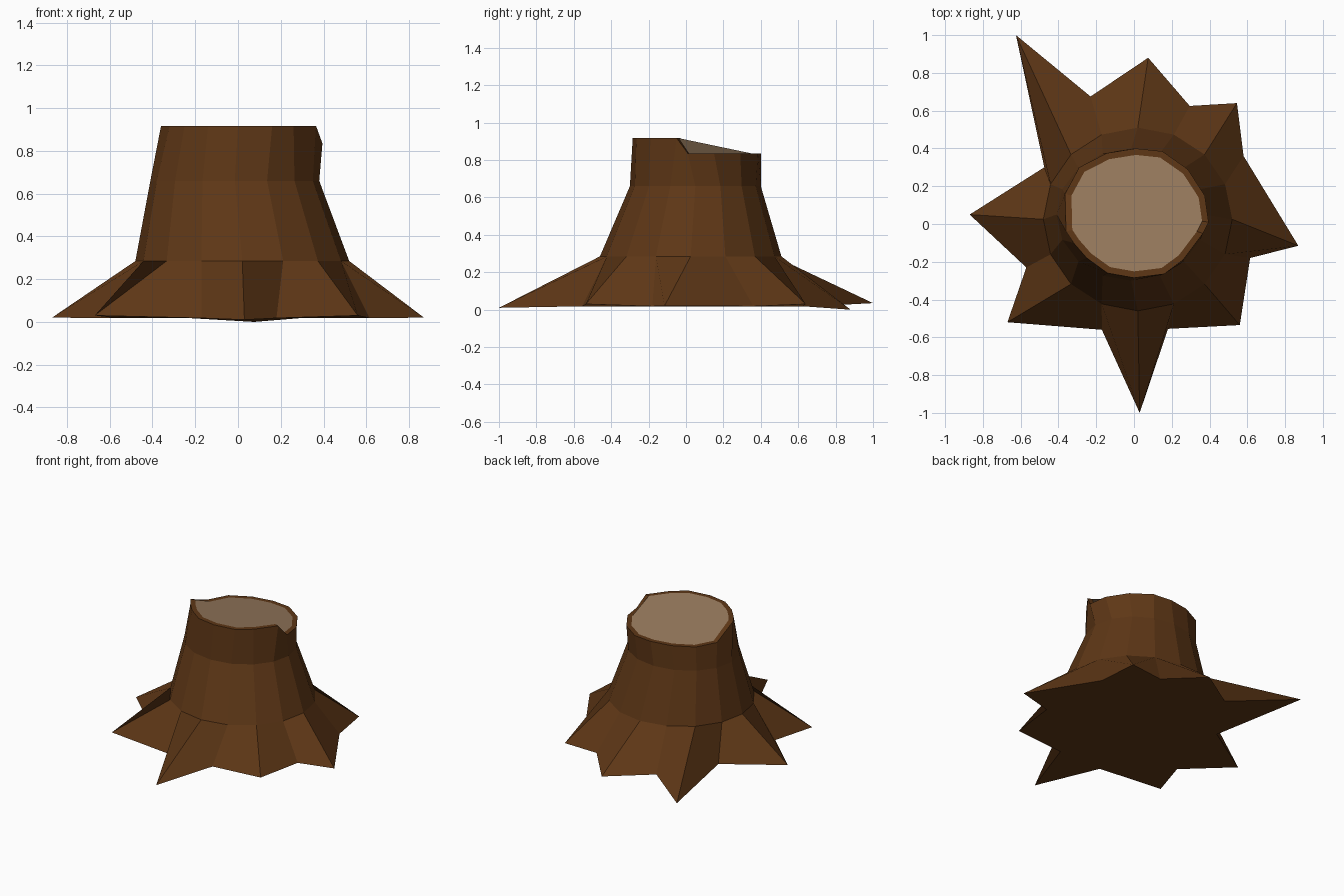
import bpy
import bmesh
from math import cos, sin, radians

if "Cube" in bpy.data.objects:
    bpy.data.objects.remove(bpy.data.objects["Cube"])

N = 16
HIGH, LOW = 0.917, 0.835


def ring(cx, cy, rx, ry, z):
    return [(cx + rx * cos(radians(22.5 * k)), cy + ry * sin(radians(22.5 * k)), z)
            for k in range(N)]


def material(name, color):
    m = bpy.data.materials.new(name)
    m.diffuse_color = (*color, 1)
    m.use_nodes = True
    m.node_tree.nodes["Principled BSDF"].inputs["Base Color"].default_value = m.diffuse_color
    return m


def finish(bm, name, mat):
    mesh = bpy.data.meshes.new(name)
    bm.to_mesh(mesh)
    bm.free()
    mesh.materials.append(mat)
    obj = bpy.data.objects.new(name, mesh)
    bpy.context.collection.objects.link(obj)
    return obj


# Root outline: tips alternate with valleys, counter-clockwise from +x
tips = [(0.87, -0.115, 0.02), (0.545, 0.64, 0.03), (0.075, 0.88, 0.0), (-0.625, 1.0, 0.035),
        (-0.87, 0.05, 0.02), (-0.67, -0.52, 0.03), (0.03, -1.0, 0.01), (0.56, -0.535, 0.03)]
valleys = [(0.58, 0.36), (0.295, 0.625), (-0.23, 0.675), (-0.475, 0.30),
           (-0.57, -0.23), (-0.17, -0.56), (0.18, -0.555), (0.615, -0.18)]
roots = []
for t, v in zip(tips, valleys):
    roots += [t, (*v, 0.018)]

# Broken top rim: back half sits lower than the front half
rim_xy = [(0.395, 0.01), (0.375, 0.15), (0.285, 0.29), (0.15, 0.385),
          (0.01, 0.40), (-0.145, 0.375), (-0.29, 0.30), (-0.365, 0.16),
          (-0.36, -0.04), (-0.32, -0.10), (-0.25, -0.18), (-0.14, -0.26),
          (0.0, -0.285), (0.16, -0.265), (0.26, -0.19), (0.365, -0.05)]
rim = [(x, y, LOW if k < 8 else HIGH) for k, (x, y) in enumerate(rim_xy)]
inner = [(0.01 + (x - 0.01) * 0.91, 0.057 + (y - 0.057) * 0.9, z) for x, y, z in rim]

# Bark: roots, flare, trunk and rim lip
bm = bmesh.new()
levels = [roots, ring(0.02, 0.025, 0.5, 0.485, 0.285), ring(-0.015, 0.05, 0.395, 0.35, 0.66),
          rim, inner]
rows = [[bm.verts.new(p) for p in level] for level in levels]
for a, b in zip(rows, rows[1:]):
    for k in range(N):
        j = (k + 1) % N
        # each root quad starts at its tip so the ridge folds outwards
        quad = (a[k], a[j], b[j], b[k]) if k % 2 == 0 else (a[j], b[j], b[k], a[k])
        bm.faces.new(quad)
bm.faces.new(rows[0][::-1])
finish(bm, "stump_bark", material("bark", (0.112, 0.038, 0.008)))

# Cut wood surface inside the rim
bm = bmesh.new()
bm.faces.new([bm.verts.new(p) for p in inner])
finish(bm, "cut_wood_top", material("cut_wood", (0.31, 0.195, 0.11)))
